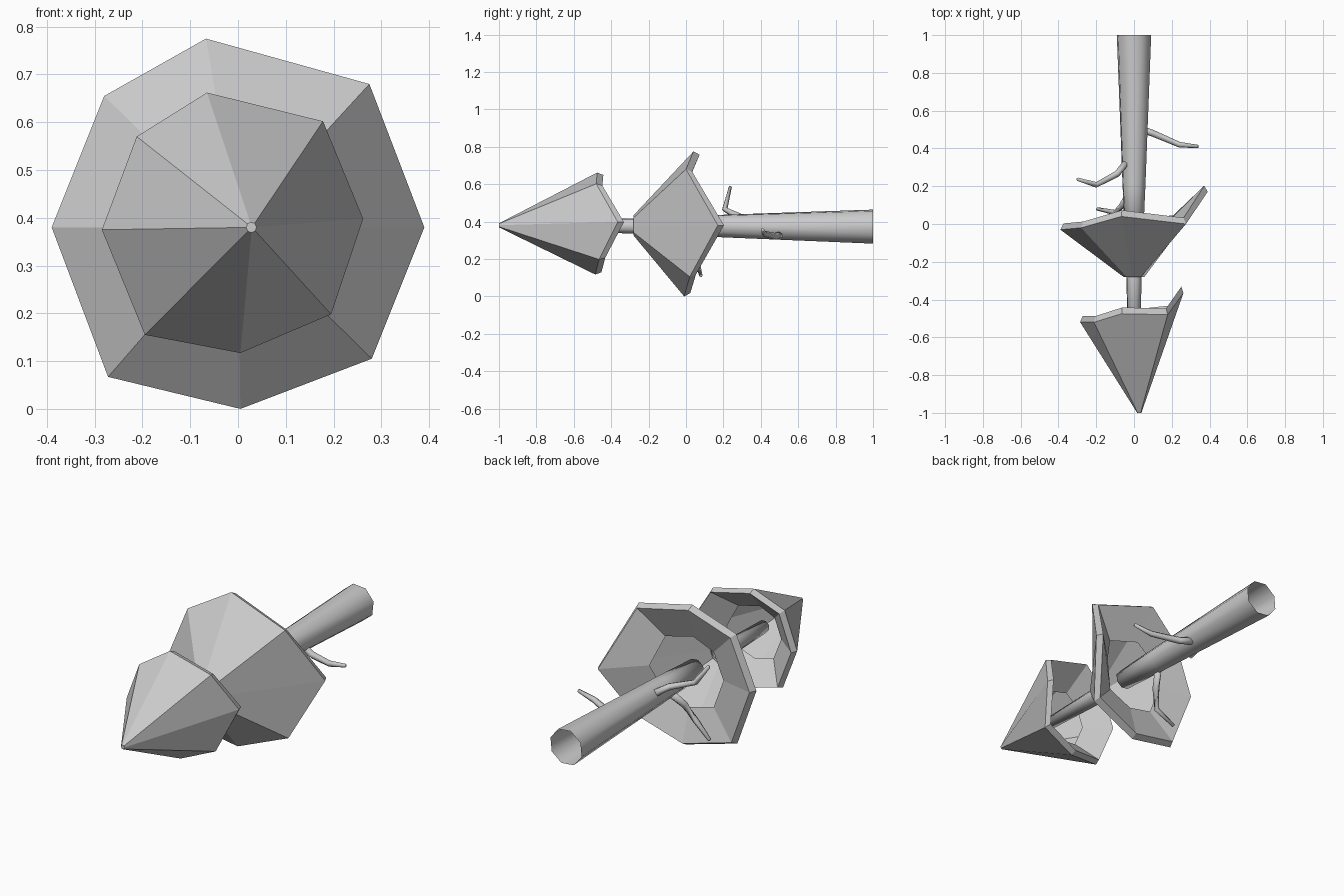
import bpy, bmesh, math
from mathutils import Vector

if "Cube" in bpy.data.objects:
    bpy.data.objects.remove(bpy.data.objects["Cube"])


def loft(name, rings, cap_start=False, cap_end=False, smooth=False):
    """Skin a list of equal-length point rings."""
    bm = bmesh.new()
    vr = [[bm.verts.new(p) for p in ring] for ring in rings]
    n = len(vr[0])
    for a, b in zip(vr, vr[1:]):
        for i in range(n):
            j = (i + 1) % n
            bm.faces.new((a[i], a[j], b[j], b[i]))
    if cap_start:
        bm.faces.new(vr[0])
    if cap_end:
        bm.faces.new(vr[-1])
    bmesh.ops.recalc_face_normals(bm, faces=bm.faces)
    me = bpy.data.meshes.new(name)
    bm.to_mesh(me)
    bm.free()
    ob = bpy.data.objects.new(name, me)
    bpy.context.collection.objects.link(ob)
    if smooth:
        for p in me.polygons:
            p.use_smooth = True
    return ob


def tube_ring(center, axis, r, n):
    c, d = Vector(center), Vector(axis).normalized()
    u = d.cross(Vector((0.1, 0.3, 1))).normalized()
    v = d.cross(u)
    return [c + r * (math.cos(t) * u + math.sin(t) * v)
            for t in (2 * math.pi * (i + 0.5) / n for i in range(n))]


def tube(name, pts, radii, n, **kw):
    pts = [Vector(p) for p in pts]
    rings = []
    for i, (p, r) in enumerate(zip(pts, radii)):
        axis = pts[min(i + 1, len(pts) - 1)] - pts[max(i - 1, 0)]
        rings.append(tube_ring(p, axis, r, n))
    return loft(name, rings, smooth=True, **kw)


def crown(name, rim, tip, tip_r, mid_y, mid_f):
    """Hollow faceted foliage cone with a thin rim and an inward lip."""
    axis = Vector((0, 0, 0.38))

    def radial(p, f, y):
        q = axis + (Vector((p[0], 0, p[2])) - axis) * f
        return Vector((q.x, y, q.z))

    def small(p, c, r):
        d = Vector((p[0], 0, p[2])) - axis
        return Vector(c) + d.normalized() * r

    mean_y = sum(p[1] for p in rim) / len(rim)
    rings = [
        [small(p, tip, tip_r) for p in rim],
        [Vector(p) for p in rim],
        [radial(p, 0.955, p[1] + 0.033) for p in rim],
        [radial(p, mid_f, mid_y + 0.3 * (p[1] - mean_y)) for p in rim],
    ]
    return loft(name, rings, cap_start=True)


# Foliage
crown("lower_foliage",
      [(-0.067, 0.04, 0.775), (0.275, 0.0, 0.68), (0.39, 0.17, 0.38),
       (0.28, 0.02, 0.105), (0.005, -0.01, 0.0), (-0.272, -0.04, 0.067),
       (-0.39, -0.03, 0.38), (-0.28, -0.02, 0.655)],
      (0, -0.28, 0.38), 0.055, -0.02, 0.5)
crown("upper_foliage",
      [(-0.065, -0.475, 0.662), (0.178, -0.48, 0.602), (0.262, -0.365, 0.398),
       (0.195, -0.465, 0.198), (0.005, -0.485, 0.117), (-0.195, -0.53, 0.155),
       (-0.285, -0.52, 0.375), (-0.212, -0.52, 0.57)],
      (0.028, -1.0, 0.38), 0.011, -0.57, 0.52)

# Trunk, open at the base, and the thinner stem between the crowns
tube("trunk", [(0, 1.0, 0.373), (0, 0.2, 0.376), (0, -0.08, 0.376)],
     [0.095, 0.063, 0.05], 8, cap_end=True)
tube("stem", [(0, -0.27, 0.376), (0, -0.65, 0.38)], [0.043, 0.032], 8, cap_end=True)

# Bare branches
branches = {
    "branch_right": [(0.03, 0.505, 0.335), (0.1, 0.48, 0.32),
                     (0.24, 0.42, 0.335), (0.34, 0.41, 0.355)],
    "branch_left": [(-0.045, 0.32, 0.41), (-0.09, 0.265, 0.435),
                    (-0.2, 0.207, 0.465), (-0.298, 0.237, 0.585)],
    "branch_under": [(-0.025, 0.16, 0.34), (-0.06, 0.1, 0.27),
                     (-0.1, 0.06, 0.18), (-0.195, 0.08, 0.11)],
}
for name, pts in branches.items():
    tube(name, pts, [0.02, 0.018, 0.015, 0.009], 6, cap_start=True, cap_end=True)
